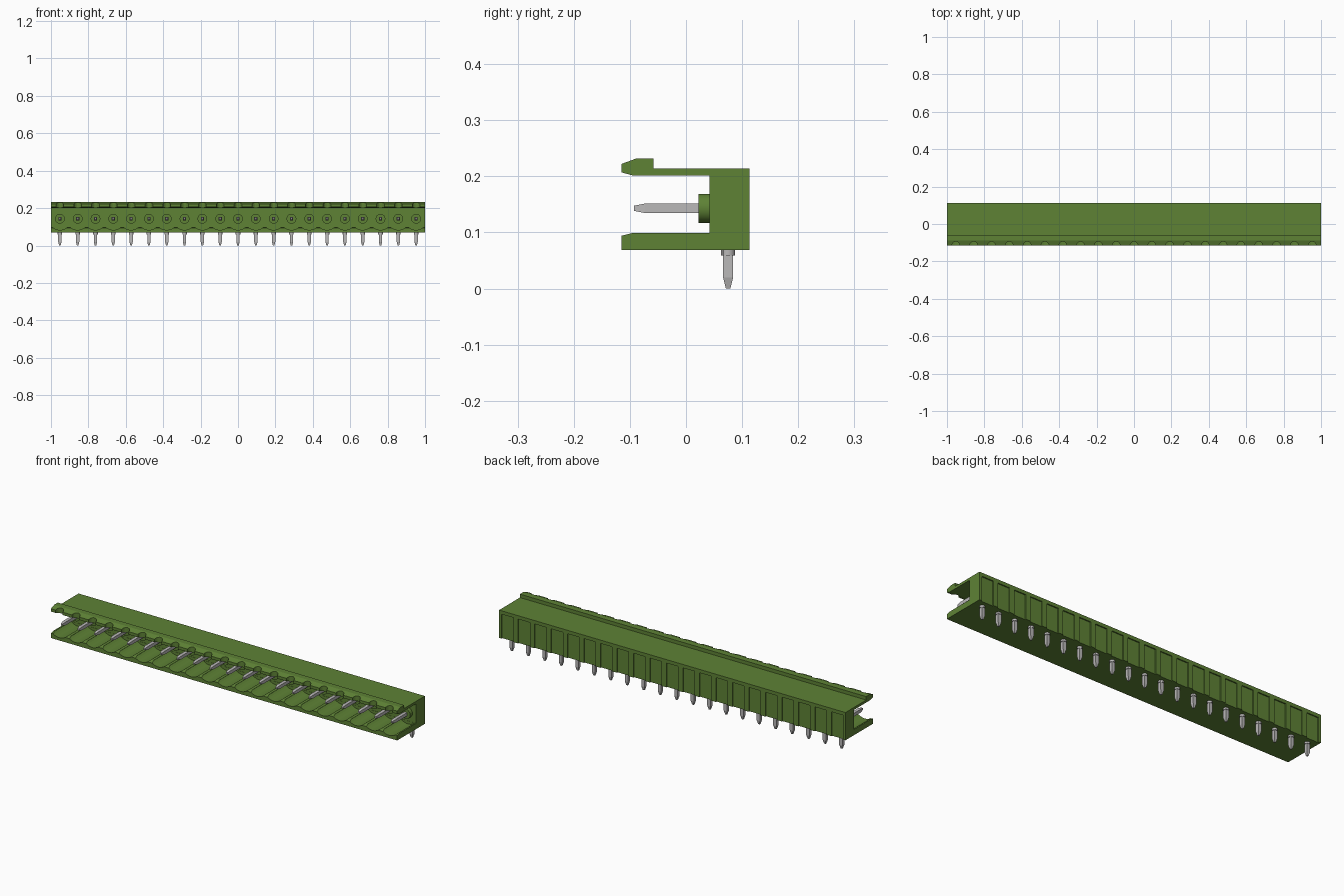
import bpy, bmesh, math
from mathutils import Vector

cube = bpy.data.objects.get("Cube")
if cube:
    bpy.data.objects.remove(cube, do_unlink=True)

COUNT = 21
PITCH = 2 / COUNT
XS = [(i - (COUNT - 1) / 2) * PITCH for i in range(COUNT)]
PIN_Z = 0.143
FOOT_Y = 0.075


def material(name, rgb):
    m = bpy.data.materials.new(name)
    m.use_nodes = True
    m.diffuse_color = (*rgb, 1)
    bsdf = m.node_tree.nodes["Principled BSDF"]
    bsdf.inputs["Base Color"].default_value = (*rgb, 1)
    bsdf.inputs["Roughness"].default_value = 0.6
    return m


green = material("housing green", (0.112, 0.223, 0.036))
metal = material("tin grey", (0.49, 0.48, 0.48))


def finish(bm, name, mat):
    bmesh.ops.recalc_face_normals(bm, faces=bm.faces)
    me = bpy.data.meshes.new(name)
    bm.to_mesh(me)
    bm.free()
    me.materials.append(mat)
    ob = bpy.data.objects.new(name, me)
    bpy.context.collection.objects.link(ob)
    return ob


def loft(bm, rings):
    """Closed skin through a list of equal-sized rings of points."""
    rows = [[bm.verts.new(p) for p in ring] for ring in rings]
    n = len(rows[0])
    for a, b in zip(rows, rows[1:]):
        for i in range(n):
            j = (i + 1) % n
            bm.faces.new((a[i], a[j], b[j], b[i]))
    bm.faces.new(rows[0][::-1])
    bm.faces.new(rows[-1])


def circle(r, n):
    off = math.pi / n
    return [(r * math.cos(2 * math.pi * i / n + off),
             r * math.sin(2 * math.pi * i / n + off)) for i in range(n)]


def along_y(x, z, stations, n):
    return [[Vector((x + u, y, z + v)) for u, v in circle(r, n)] for y, r in stations]


def along_z(x, y, stations, n):
    return [[Vector((x + u, y + v, z)) for u, v in circle(r, n)] for z, r in stations]


def square(half):
    return half * math.sqrt(2)


# Housing: C-shaped side profile swept along x
profile = [(0.113, 0.069), (0.113, 0.214), (-0.058, 0.214), (-0.058, 0.232),
           (-0.088, 0.232), (-0.115, 0.222), (-0.115, 0.207), (-0.093, 0.201),
           (0.042, 0.201), (0.042, 0.099), (-0.095, 0.099), (-0.115, 0.094),
           (-0.115, 0.069)]
bm = bmesh.new()
loft(bm, [[(x, y, z) for y, z in profile] for x in (-1, 1)])
housing = finish(bm, "housing", green)

# Cutters: shelf grooves, latch notches and back recesses, one of each per pole
bm = bmesh.new()
arc = [math.radians(a) for a in range(-132, -47, 12)]
for x in XS:
    groove = [(x + 0.06 * math.cos(a), PIN_Z + 0.06 * math.sin(a)) for a in arc]
    groove += [(x + 0.04, 0.13), (x - 0.04, 0.13)]
    loft(bm, [[(u, y, v) for u, v in groove] for y in (-0.15, 0.041)])
    loft(bm, along_z(x, -0.115, [(0.19, 0.021), (0.25, 0.021)], 16))
    recess = [(x - 0.034, 0.107), (x + 0.034, 0.107), (x + 0.034, 0.13), (x - 0.034, 0.13)]
    loft(bm, [[(u, v, z) for u, v in recess] for z in (0.05, 0.196)])
cutter = finish(bm, "housing_cutter", green)
cutter.hide_render = True

mod = housing.modifiers.new("cuts", "BOOLEAN")
mod.operation = "DIFFERENCE"
mod.solver = "EXACT"
mod.object = cutter
bpy.context.view_layer.objects.active = housing
housing.select_set(True)
bpy.ops.object.modifier_apply(modifier=mod.name)
bpy.data.objects.remove(cutter, do_unlink=True)

# Round collars around the contact pins
bm = bmesh.new()
for x in XS:
    loft(bm, along_y(x, PIN_Z, [(0.045, 0.026), (0.022, 0.026)], 24))
collars = finish(bm, "pin_collars", green)

# Square contact pins with tapered tips
bm = bmesh.new()
for x in XS:
    loft(bm, along_y(x, PIN_Z, [(0.04, square(0.0085)), (-0.073, square(0.0085)),
                                (-0.093, square(0.0045))], 4))
finish(bm, "contact_pins", metal)

# Solder pins pointing down
bm = bmesh.new()
for x in XS:
    loft(bm, along_z(x, FOOT_Y, [(0.075, square(0.009)), (0.02, square(0.009)),
                                 (0.0, square(0.004))], 4))
finish(bm, "solder_pins", metal)

# Shoulders where the solder pins leave the housing
bm = bmesh.new()
for x in XS:
    loft(bm, along_z(x, FOOT_Y, [(0.072, 0.0125), (0.059, 0.0125)], 16))
shoulders = finish(bm, "pin_shoulders", metal)

# Smooth the round parts, keeping their rims sharp
bpy.ops.object.select_all(action="DESELECT")
for ob in (collars, shoulders):
    ob.select_set(True)
bpy.context.view_layer.objects.active = collars
bpy.ops.object.shade_smooth_by_angle(angle=math.radians(35))
